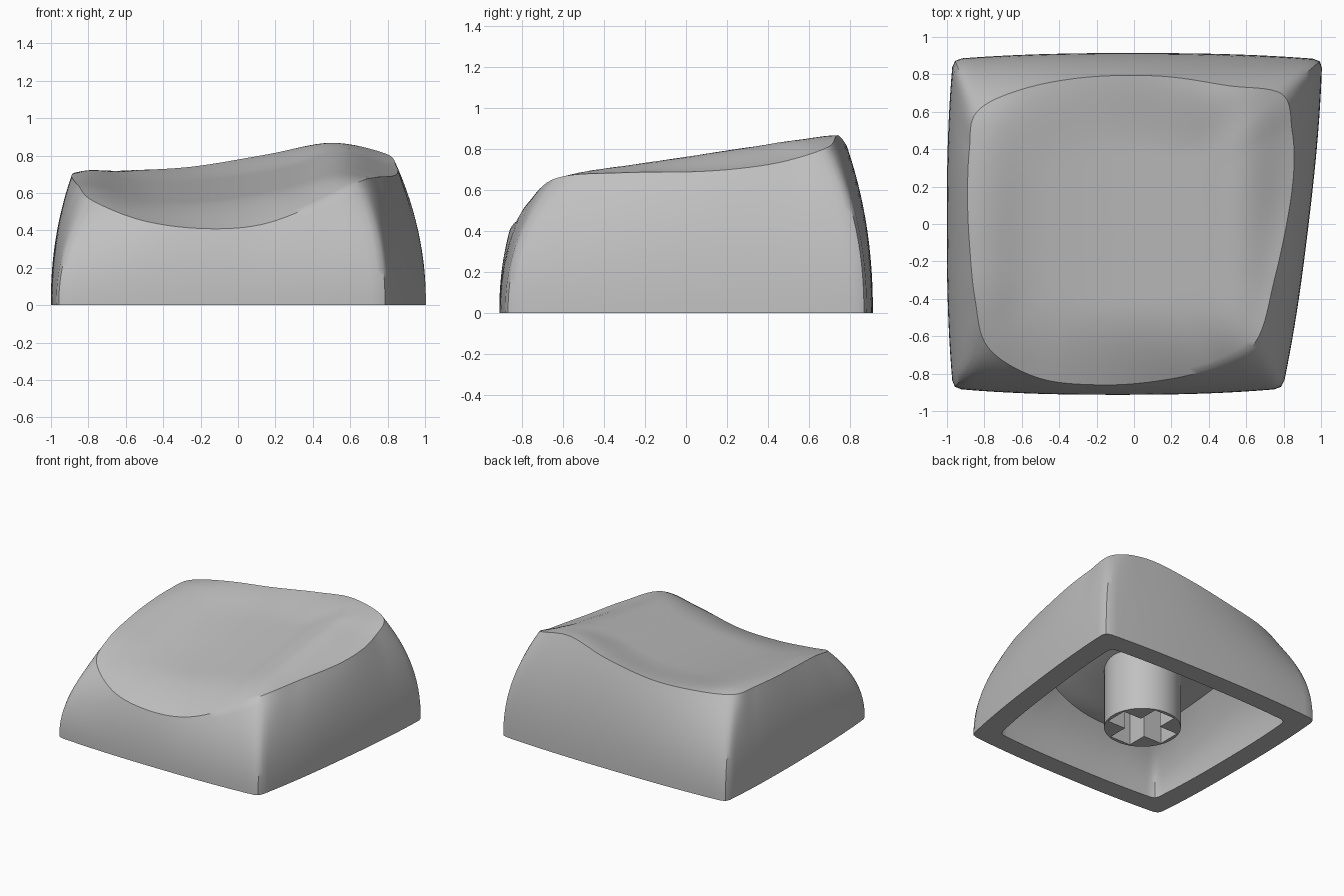
import bpy, bmesh, math
from mathutils import Vector

if "Cube" in bpy.data.objects:
    bpy.data.objects.remove(bpy.data.objects["Cube"])

grey = bpy.data.materials.new("plain grey plastic")
grey.use_nodes = True
colour = (0.53, 0.53, 0.53, 1)
grey.diffuse_color = colour
grey.node_tree.nodes["Principled BSDF"].inputs["Base Color"].default_value = colour

SEG = 8                     # samples per rim segment
CENTRE = Vector((-0.05, 0, 0))
THICKNESS = 0.17            # of the top

# Rim of the dished top, four sides of five points, starting at the back left
RIM = [Vector(p) for p in (
    (-.84, .6, .71), (-.6, .72, .72), (-.25, .785, .74), (.15, .79, .805), (.5, .74, .868),
    (.79, .695, .81), (.845, .5, .745), (.855, .3, .71), (.825, .05, .69), (.75, -.3, .685),
    (.65, -.63, .66), (.42, -.77, .54), (.12, -.84, .43), (-.2, -.86, .41), (-.52, -.82, .455),
    (-.78, -.66, .56), (-.85, -.4, .635), (-.88, -.1, .67), (-.89, .15, .69), (-.88, .4, .705))]
# Skewed footprint corners, in the same order
CORNERS = [Vector(p) for p in ((-.968, .882, 0), (1.006, .88, 0), (.795, -.88, 0), (-.968, -.88, 0))]
# Dish height across the width, evenly spaced
DISH = [.70, .625, .61, .635, .695, .78, .71]


def spline(a, b, c, d, t):
    return (b * 2 + (c - a) * t + (a * 2 - b * 5 + c * 4 - d) * t**2
            + (b * 3 - a - c * 3 + d) * t**3) * 0.5


def dish_height(p):
    f = min(max((p.x + .9) / .3, 0), 5.999)
    i = int(f)
    pts = [DISH[min(max(i + k, 0), 6)] for k in (-1, 0, 1, 2)]
    return spline(*pts, f - i) + .14 * p.y


def ceiling_height(p):
    return dish_height(p) - THICKNESS


def rim_ring():
    n = len(RIM)
    return [spline(*(RIM[(i + k) % n] for k in (-1, 0, 1, 2)), s / SEG)
            for i in range(n) for s in range(SEG)]


def base_ring():
    ring, count = [], 5 * SEG
    for i in range(4):
        a, b = CORNERS[i], CORNERS[(i + 1) % 4]
        out = Vector((a.y - b.y, b.x - a.x, 0)).normalized()
        for s in range(count):
            u = s / count
            ring.append(a.lerp(b, u) + out * .033 * (1 - abs(2 * u - 1)**2.5))
    n = len(ring)           # soften the corners
    return [ring[i] * .5 + (ring[i - 1] + ring[(i + 1) % n]) * .25 for i in range(n)]


def shrink(ring, scale):
    return [CENTRE + (p - CENTRE) * scale for p in ring]


def skin_rings(base, rim, height, walls=14, tops=24):
    """Rings running up the curved wall, over the rim and in across the top."""
    rings = []
    for k in range(walls + 1):
        t = k / walls
        ring = []
        for b, r in zip(base, rim):
            p = b.lerp(r, t**2.2)
            p.z = r.z * t
            ring.append(p)
        rings.append(ring)
    for k in range(1, tops):
        s = 1 - k / tops
        w = max(0, (s - .48) / .52)**2.2
        ring = []
        for r in rim:
            p = CENTRE + (r - CENTRE) * s
            p.z = height(p) * (1 - w) + r.z * w
            ring.append(p)
        rings.append(ring)
    return rings


def finish(obj, angle):
    obj.data.materials.append(grey)
    bpy.ops.object.select_all(action='DESELECT')
    obj.select_set(True)
    bpy.context.view_layer.objects.active = obj
    bpy.ops.object.shade_smooth_by_angle(angle=math.radians(angle))


# Hollow cap: outer skin, inner skin and the flat lip between them
inner_rim = shrink(rim_ring(), .71)
for p in inner_rim:
    p.z = ceiling_height(p)
skins = ((base_ring(), rim_ring(), dish_height),
         (shrink(base_ring(), .83), inner_rim, ceiling_height))
bm = bmesh.new()
lips = []
for base, rim, height in skins:
    loops = [[bm.verts.new(p) for p in ring] for ring in skin_rings(base, rim, height)]
    n = len(base)
    for low, high in zip(loops, loops[1:]):
        for i in range(n):
            j = (i + 1) % n
            bm.faces.new((low[i], low[j], high[j], high[i]))
    middle = bm.verts.new((CENTRE.x, CENTRE.y, height(CENTRE)))
    for i in range(n):
        bm.faces.new((loops[-1][i], loops[-1][(i + 1) % n], middle))
    lips.append(loops[0])
for i in range(n):
    j = (i + 1) % n
    bm.faces.new((lips[0][i], lips[0][j], lips[1][j], lips[1][i]))
bmesh.ops.recalc_face_normals(bm, faces=bm.faces)
mesh = bpy.data.meshes.new("cap_shell")
bm.to_mesh(mesh)
bm.free()
cap = bpy.data.objects.new("cap_shell", mesh)
bpy.context.collection.objects.link(cap)
finish(cap, 38)

# Round stem under the cap
STEM = Vector((-.08, 0, 0))
DEPTH = .5
bpy.ops.mesh.primitive_cylinder_add(vertices=48, radius=.278, depth=DEPTH,
                                    location=STEM + Vector((0, 0, DEPTH / 2)))
stem = bpy.context.object
stem.name = "mounting_stem"

# Cross-shaped socket cut into the stem
for size in ((.5, .18, .8), (.18, .5, .8)):
    bpy.ops.mesh.primitive_cube_add(size=1, location=STEM)
    cutter = bpy.context.object
    cutter.name = "socket_cutter"
    cutter.scale = size
    cutter.hide_render = True
    bpy.context.view_layer.update()
    bpy.context.view_layer.objects.active = stem
    cut = stem.modifiers.new("socket", 'BOOLEAN')
    cut.operation = 'DIFFERENCE'
    cut.solver = 'EXACT'
    cut.object = cutter
    bpy.ops.object.modifier_apply(modifier=cut.name)
    bpy.data.objects.remove(cutter)
finish(stem, 30)
